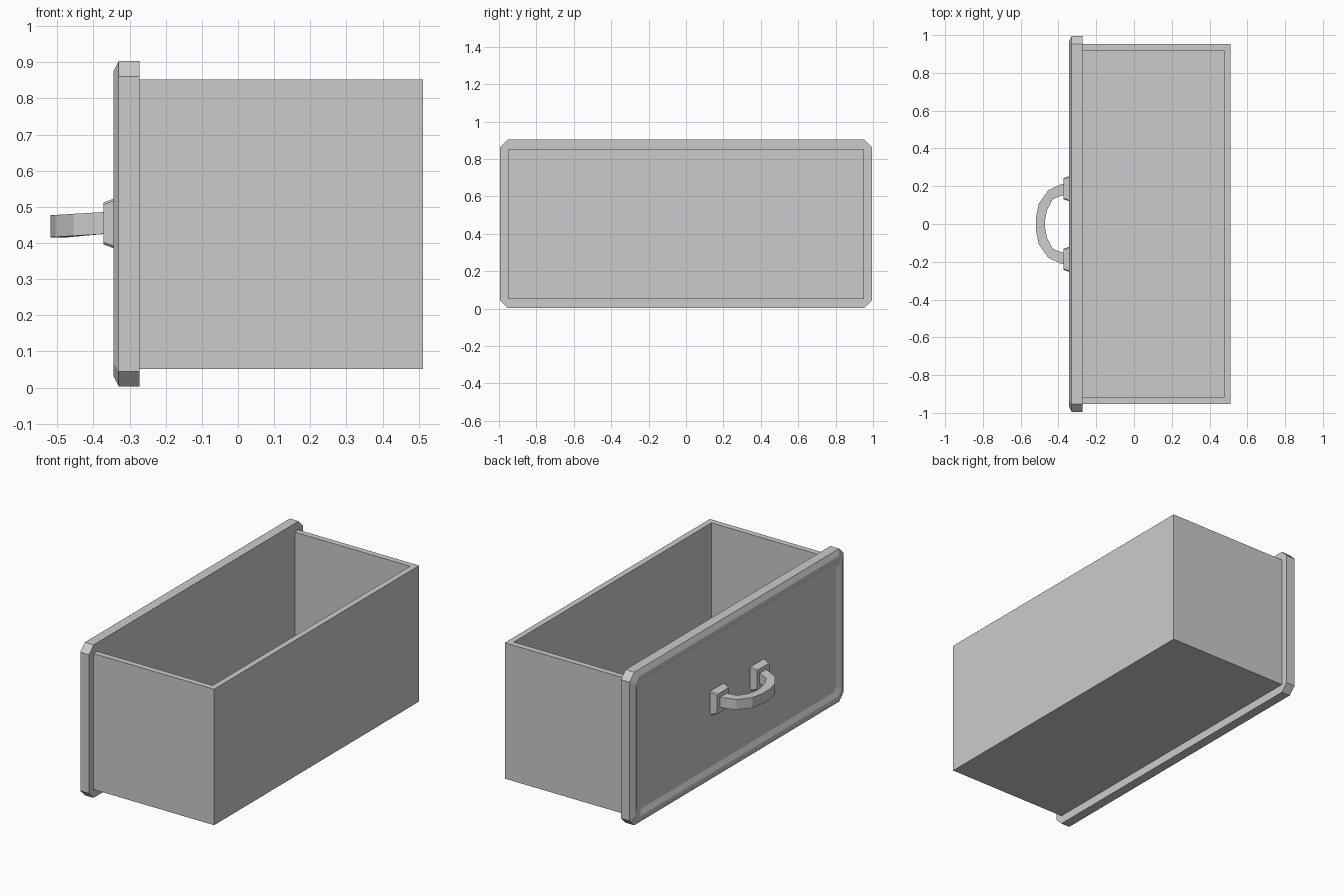
import bpy
import bmesh

# Remove the default cube
cube = bpy.data.objects.get("Cube")
if cube:
    bpy.data.objects.remove(cube, do_unlink=True)

# Single grey material
GREY = (0.6, 0.6, 0.6, 1.0)
grey = bpy.data.materials.new("plain grey")
grey.use_nodes = True
grey.diffuse_color = GREY
grey.node_tree.nodes["Principled BSDF"].inputs["Base Color"].default_value = GREY


def finish(name, bm):
    bmesh.ops.recalc_face_normals(bm, faces=bm.faces)
    mesh = bpy.data.meshes.new(name)
    bm.to_mesh(mesh)
    bm.free()
    mesh.materials.append(grey)
    obj = bpy.data.objects.new(name, mesh)
    bpy.context.collection.objects.link(obj)
    return obj


def loft(name, rings):
    """Skin a series of equal-length point rings and cap both ends."""
    bm = bmesh.new()
    loops = [[bm.verts.new(p) for p in ring] for ring in rings]
    for a, b in zip(loops, loops[1:]):
        n = len(a)
        for i in range(n):
            j = (i + 1) % n
            bm.faces.new((a[i], a[j], b[j], b[i]))
    bm.faces.new(loops[0])
    bm.faces.new(loops[-1])
    return finish(name, bm)


def clipped_rect(x, half_y, half_z, cut, cy=0.0, cz=0.453):
    """Rectangle with clipped corners, standing in the plane at x."""
    quarter = [(half_y, half_z - cut), (half_y - cut, half_z)]
    pts = quarter + [(-y, z) for y, z in reversed(quarter)]
    pts += [(-y, -z) for y, z in pts]
    return [(x, cy + y, cz + z) for y, z in pts]


# Open box: a block with its top inset and sunk to leave walls and a floor
X0, X1, HALF_Y, Z0, Z1, WALL = -0.325, 0.512, 0.953, 0.052, 0.852, 0.049
bm = bmesh.new()
bmesh.ops.create_cube(bm, size=2)
for v in bm.verts:
    v.co = (X1 if v.co.x > 0 else X0, v.co.y * HALF_Y, Z1 if v.co.z > 0 else Z0)
bm.normal_update()
top = max(bm.faces, key=lambda f: f.calc_center_median().z)
bmesh.ops.inset_region(bm, faces=[top], thickness=WALL)
sunk = bmesh.ops.extrude_discrete_faces(bm, faces=[top])["faces"][0]
for v in sunk.verts:
    v.co.z = Z0 + WALL
finish("drawer_box", bm)

# Front panel: chamfered rim around a shallow recessed face
HY, HZ = 0.995, 0.45
profile = [(-0.273, 0, 0.042), (-0.33, 0, 0.042), (-0.345, 0.03, 0.035),
           (-0.345, 0.045, 0.03), (-0.332, 0.075, 0.025)]
loft("front_panel", [clipped_rect(x, HY - d, HZ - d, cut) for x, d, cut in profile])

# Handle mounts: two tapered blocks
for side, label in ((1, "left"), (-1, "right")):
    mount = [(-0.325, 0.066, 0.07), (-0.345, 0.066, 0.068), (-0.372, 0.056, 0.058)]
    loft("handle_mount_" + label,
         [clipped_rect(x, hy, hz, 0.006, side * 0.187, 0.454) for x, hy, hz in mount])

# Handle grip: faceted arc, from outer and inner points of one half
half = [((-0.365, 0.215), (-0.365, 0.152)), ((-0.39, 0.208), (-0.385, 0.15)),
        ((-0.455, 0.178), (-0.43, 0.132)), ((-0.505, 0.105), (-0.46, 0.075)),
        ((-0.519, 0.035), (-0.47, 0.025))]
arc = half + [((ox, -oy), (ix, -iy)) for (ox, oy), (ix, iy) in reversed(half)]
rings = []
for (ox, oy), (ix, iy) in arc:
    drop = 0.06 * (ox + 0.365)  # the grip sags slightly away from the panel
    low, high = 0.425 + drop, 0.486 + drop
    rings.append([(ox, oy, low), (ox, oy, high), (ix, iy, high), (ix, iy, low)])
loft("handle_grip", rings)
